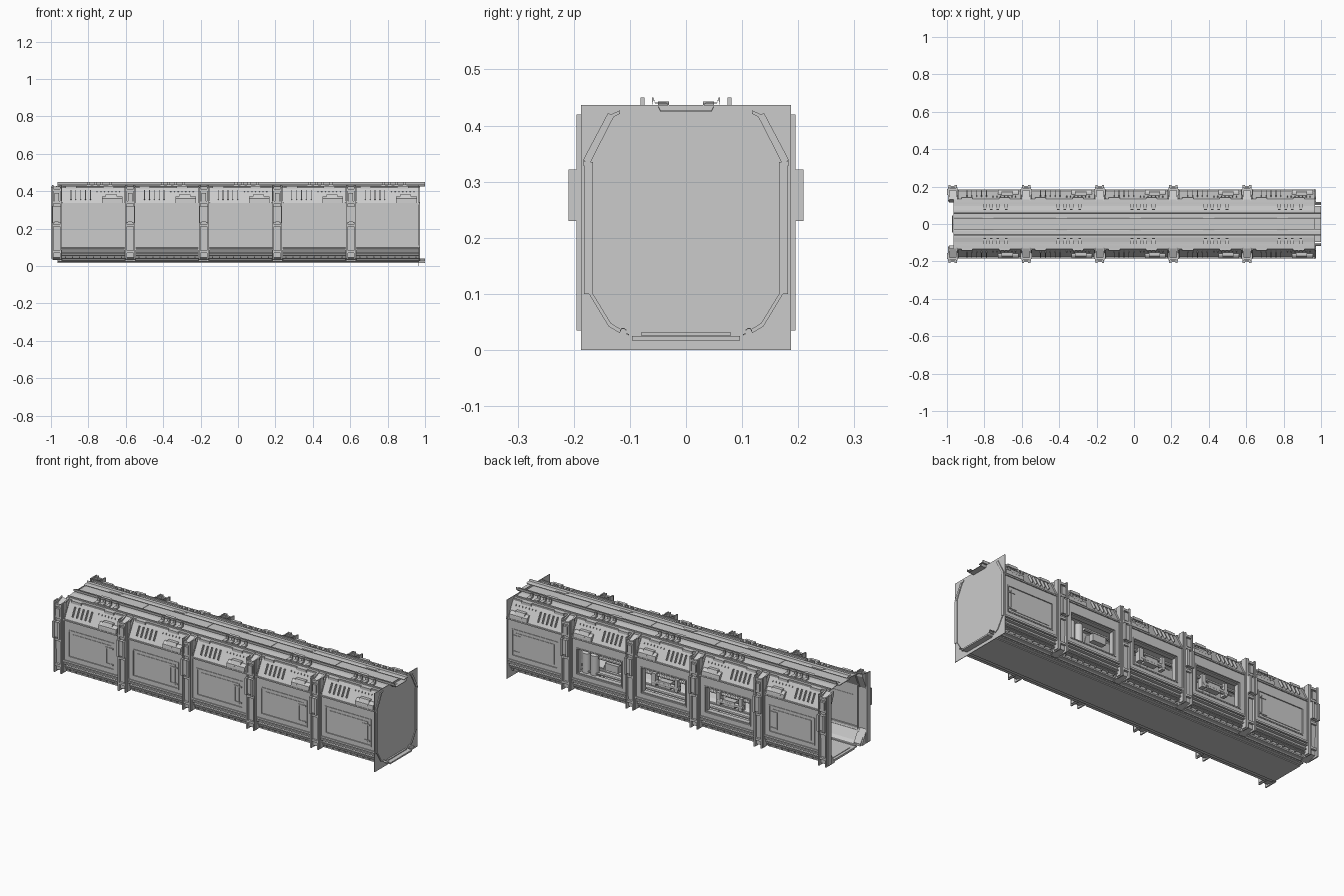
import bpy, bmesh, math
from mathutils import Matrix, Vector

RIBS = [-0.97 + 0.3935 * i for i in range(5)]
OPEN_BAYS = (1, 2, 3)          # bays whose back wall has an open window
SLOPE = math.atan2(0.045, 0.085)


class Part:
    """Collects simple solids into one named object."""
    def __init__(self, name):
        self.name, self.bm = name, bmesh.new()

    def box(self, x0, x1, y0, y1, z0, z1, s=1, rot=0):
        c = Vector(((x0 + x1) / 2, s * (y0 + y1) / 2, (z0 + z1) / 2))
        m = Matrix.Translation(c) @ Matrix.Rotation(s * rot, 4, 'X') @ \
            Matrix.Diagonal((abs(x1 - x0), abs(y1 - y0), abs(z1 - z0), 1))
        bmesh.ops.create_cube(self.bm, size=1, matrix=m)

    def prism(self, pts, x0, x1, s=1):
        a = [self.bm.verts.new((x0, s * y, z)) for y, z in pts]
        b = [self.bm.verts.new((x1, s * y, z)) for y, z in pts]
        n = len(pts)
        self.bm.faces.new(a)
        self.bm.faces.new(b[::-1])
        for i in range(n):
            self.bm.faces.new((a[i], b[i], b[(i + 1) % n], a[(i + 1) % n]))

    def strip(self, pts, x0, x1, t=0.003, s=1):
        self.prism(pts + [(y, z - t) for y, z in reversed(pts)], x0, x1, s)

    def plan(self, pts, z0, z1, s=1):
        a = [self.bm.verts.new((x, s * y, z0)) for x, y in pts]
        f = self.bm.faces.new(a)
        r = bmesh.ops.extrude_face_region(self.bm, geom=[f])
        bmesh.ops.translate(self.bm, vec=(0, 0, z1 - z0),
                            verts=[v for v in r['geom'] if isinstance(v, bmesh.types.BMVert)])
        if not f.is_valid or len(f.link_loops if hasattr(f, 'link_loops') else f.loops) == 0:
            return

    def cyl(self, c, r, h, axis='Z', seg=20, r2=None):
        m = Matrix.Translation(c)
        if axis == 'X':
            m = m @ Matrix.Rotation(math.pi / 2, 4, 'Y')
        bmesh.ops.create_cone(self.bm, cap_ends=True, segments=seg, radius1=r,
                              radius2=r if r2 is None else r2, depth=h, matrix=m)

    def frame(self, x0, x1, z0, z1, w, y0, y1, s):
        self.box(x0, x1, y0, y1, z0, z0 + w, s)
        self.box(x0, x1, y0, y1, z1 - w, z1, s)
        self.box(x0, x0 + w, y0, y1, z0 + w, z1 - w, s)
        self.box(x1 - w, x1, y0, y1, z0 + w, z1 - w, s)

    def done(self, smooth=False):
        bmesh.ops.recalc_face_normals(self.bm, faces=self.bm.faces[:])
        me = bpy.data.meshes.new(self.name)
        self.bm.to_mesh(me)
        ob = bpy.data.objects.new(self.name, me)
        bpy.context.collection.objects.link(ob)
        if smooth:
            bpy.context.view_layer.objects.active = ob
            ob.select_set(True)
            bpy.ops.object.shade_smooth_by_angle()
            ob.select_set(False)


def side_bay(i, s):
    side = "front" if s < 0 else "back"
    c = RIBS[i] + 0.197
    x0, x1 = c - 0.172, c + 0.172
    is_open = s > 0 and i in OPEN_BAYS
    # wall skin: skirt, window surround, sloped shoulder
    w = Part(f"{side}_wall_{i + 1}")
    w.prism([(0.118, 0.03), (0.138, 0.042), (0.176, 0.105), (0.170, 0.107),
             (0.134, 0.048), (0.115, 0.036)], x0, x1, s)
    w.box(x0, x1, 0.170, 0.178, 0.103, 0.135, s)
    w.box(x0, x1, 0.170, 0.178, 0.278, 0.335, s)
    w.box(x0, c - 0.138, 0.170, 0.178, 0.135, 0.278, s)
    w.box(c + 0.138, x1, 0.170, 0.178, 0.135, 0.278, s)
    w.prism([(0.178, 0.335), (0.133, 0.42), (0.118, 0.427), (0.118, 0.421),
             (0.129, 0.415), (0.170, 0.335)], x0, x1, s)
    w.done()
    # trims: skirt rails, rivets, window frame, side edges
    t = Part(f"{side}_wall_trim_{i + 1}")
    for y, z, h in ((0.178, 0.105, 0.010), (0.176, 0.090, 0.008), (0.166, 0.070, 0.006),
                    (0.158, 0.056, 0.005), (0.142, 0.037, 0.008)):
        t.box(x0 + 0.004, x1 - 0.004, y - 0.016, y + 0.005, z - h / 2, z + h / 2, s)
    t.box(x0, x1, 0.172, 0.184, 0.329, 0.336, s)
    t.frame(c - 0.142, c + 0.142, 0.131, 0.282, 0.006, 0.172, 0.181, s)
    for k in range(9):
        xx = c - 0.15 + k * 0.0375
        t.box(xx - 0.003, xx + 0.003, 0.150, 0.156, 0.042, 0.05, s)
    for xx in (x0 + 0.003, x1 - 0.003):
        t.box(xx - 0.004, xx + 0.004, 0.166, 0.182, 0.1, 0.335, s)
        t.box(xx - 0.004, xx + 0.004, 0.150, 0.162, 0.33, 0.425, s, SLOPE)
    t.done()
    # shoulder gear: fins, vent block, studs
    g = Part(f"{side}_shoulder_fins_{i + 1}")
    for k in range(5):
        xx = c - 0.12 + k * 0.026
        g.box(xx - 0.002, xx + 0.002, 0.152, 0.168, 0.352, 0.406, s, SLOPE)
    g.prism([(0.165, 0.336), (0.185, 0.338), (0.183, 0.362), (0.168, 0.372), (0.150, 0.372)],
            c + 0.045, c + 0.155, s)
    g.prism([(0.165, 0.340), (0.184, 0.355), (0.172, 0.381), (0.148, 0.381)],
            c + 0.065, c + 0.125, s)
    for k in range(7):
        xx = c + 0.02 + k * 0.02
        g.box(xx - 0.003, xx + 0.003, 0.142, 0.150, 0.396, 0.404, s, SLOPE)
    for xx in (c - 0.12, c + 0.08):
        g.box(xx - 0.03, xx + 0.03, 0.128, 0.142, 0.413, 0.427, s)
    g.done()
    if not is_open:
        # solid cover with inset outline and C-shaped latch
        p = Part(f"{side}_window_cover_{i + 1}")
        p.box(c - 0.138, c + 0.138, 0.168, 0.1755, 0.135, 0.278, s)
        p.box(c - 0.118, c + 0.118, 0.172, 0.178, 0.15, 0.262, s)
        for a, b, z0, z1 in ((0.088, 0.132, 0.243, 0.25), (0.088, 0.094, 0.155, 0.25),
                             (0.088, 0.132, 0.155, 0.162)):
            p.box(c + a, c + b, 0.175, 0.181, z0, z1, s)
        p.done()
    else:
        # recessed reveal and inner sill bars of the open window
        p = Part(f"{side}_window_reveal_{i + 1}")
        p.frame(c - 0.138, c + 0.138, 0.135, 0.278, 0.007, 0.145, 0.172, s)
        p.box(c - 0.13, c + 0.13, 0.135, 0.150, 0.150, 0.156, s)
        p.done()


def rib(i, s):
    r = RIBS[i]
    side = "front" if s < 0 else "back"
    p = Part(f"{side}_rib_{i + 1}")
    prof = [(0.120, 0.035), (0.195, 0.035), (0.195, 0.42), (0.165, 0.42),
            (0.125, 0.432), (0.125, 0.415), (0.160, 0.335), (0.160, 0.11), (0.122, 0.045)]
    for dx in (-0.021, 0.021):
        p.prism(prof, r + dx - 0.004, r + dx + 0.004, s)
    p.prism([(0.115, 0.032), (0.180, 0.045), (0.184, 0.40), (0.13, 0.425),
             (0.13, 0.41), (0.164, 0.335), (0.164, 0.11), (0.115, 0.045)],
            r - 0.018, r + 0.018, s)
    # outer flanges either side
    for dx in (-0.027, 0.027):
        p.box(r + dx - 0.003, r + dx + 0.003, 0.155, 0.186, 0.04, 0.425, s)
    # clamp block and latches
    p.box(r - 0.018, r + 0.018, 0.18, 0.203, 0.235, 0.318, s)
    for dx in (-0.017, 0.017):
        p.box(r + dx - 0.006, r + dx + 0.006, 0.185, 0.209, 0.23, 0.322, s)
    p.box(r - 0.012, r + 0.012, 0.18, 0.195, 0.345, 0.39, s)
    for z in (0.07, 0.21, 0.335, 0.4):
        p.box(r - 0.017, r + 0.017, 0.18, 0.192, z, z + 0.012, s)
    p.done()


for i in range(5):
    for s in (-1, 1):
        side_bay(i, s)
        rib(i, s)

# roof: flat shoulders, shallow central trough, raised lips with tapered tabs
roof = Part("roof_panels")
lips = Part("roof_rails")
for s in (-1, 1):
    roof.strip([(0.046, 0.432), (0.072, 0.432), (0.095, 0.428), (0.13, 0.427)], -0.965, 0.966, 0.004, s)
    roof.box(-0.965, 0.966, 0.108, 0.116, 0.425, 0.434, s)
    lips.strip([(0.030, 0.438), (0.036, 0.441), (0.055, 0.441), (0.058, 0.450), (0.061, 0.450),
                (0.059, 0.438)], -0.965, 1.0, 0.002, s)
lips.strip([(-0.050, 0.436), (-0.045, 0.427), (0.045, 0.427), (0.050, 0.436)], -0.965, 1.0, 0.003)
roof.done()
lips.done()
tabs = Part("roof_tabs_and_hinges")
for r in RIBS:
    c = r + 0.197
    for s in (-1, 1):
        for z0, z1, k in ((0.436, 0.443, 0),):
            tabs.plan([(c - 0.05, 0.05), (c - 0.035, 0.030), (c + 0.02, 0.030), (c + 0.035, 0.05)], z0, z1, s)
        for xx in (c + 0.01, c + 0.045, c + 0.09, c - 0.005 - 0.02):
            tabs.box(xx - 0.007, xx + 0.007, 0.074, 0.081, 0.430, 0.450, s)
            tabs.box(xx - 0.010, xx + 0.010, 0.078, 0.110, 0.427, 0.437, s)
    tabs.box(c - 0.199, c - 0.195, -0.045, 0.045, 0.425, 0.429)
tabs.done()

# floor: pan, central bar, hooked edge rails
floor = Part("floor_pan")
floor.box(-0.965, 0.966, -0.118, 0.118, 0.022, 0.028)
floor.box(-0.965, 1.0, -0.096, 0.096, 0.017, 0.025)
for r in RIBS:
    floor.box(r + 0.02, r + 0.374, -0.08, 0.08, 0.026, 0.031)
floor.done()
hooks = Part("floor_edge_rails")
for s in (-1, 1):
    hooks.strip([(0.102, 0.028), (0.106, 0.030), (0.106, 0.036), (0.110, 0.039), (0.115, 0.039),
                 (0.118, 0.034)], -0.965, 1.0, 0.002, s)
hooks.done()

# end plate closing the right end
plate = Part("end_plate")
plate.box(0.966, 0.969, -0.1875, 0.1875, 0.0, 0.437)
plate.done()

# machinery seen through the open back windows
tanks = Part("storage_tanks")
c = RIBS[3] + 0.197
for xx in (c + 0.055, c + 0.105):
    tanks.cyl((xx, 0.135, 0.195), 0.023, 0.11)
    tanks.cyl((xx, 0.135, 0.256), 0.023, 0.012, r2=0.014)
    tanks.cyl((xx, 0.135, 0.134), 0.026, 0.014)
tanks.box(c + 0.02, c + 0.135, 0.105, 0.165, 0.115, 0.128)
tanks.done(True)
mach = Part("window_machinery")
for i in (1, 2, 3):
    c = RIBS[i] + 0.197
    if i < 3:
        mach.box(c - 0.03, c + 0.045, 0.125, 0.160, 0.19, 0.225)
        mach.cyl((c, 0.14, 0.242), 0.008, 0.26, 'X', 12)
        mach.cyl((c, 0.15, 0.207), 0.012, 0.16, 'X', 12)
        mach.box(c - 0.075, c - 0.055, 0.13, 0.16, 0.185, 0.255)
        mach.box(c + 0.06, c + 0.085, 0.13, 0.16, 0.185, 0.255)
    else:
        mach.box(c - 0.10, c - 0.02, 0.125, 0.155, 0.19, 0.23)
        mach.cyl((c - 0.05, 0.14, 0.242), 0.008, 0.15, 'X', 12)
mach.done(True)
